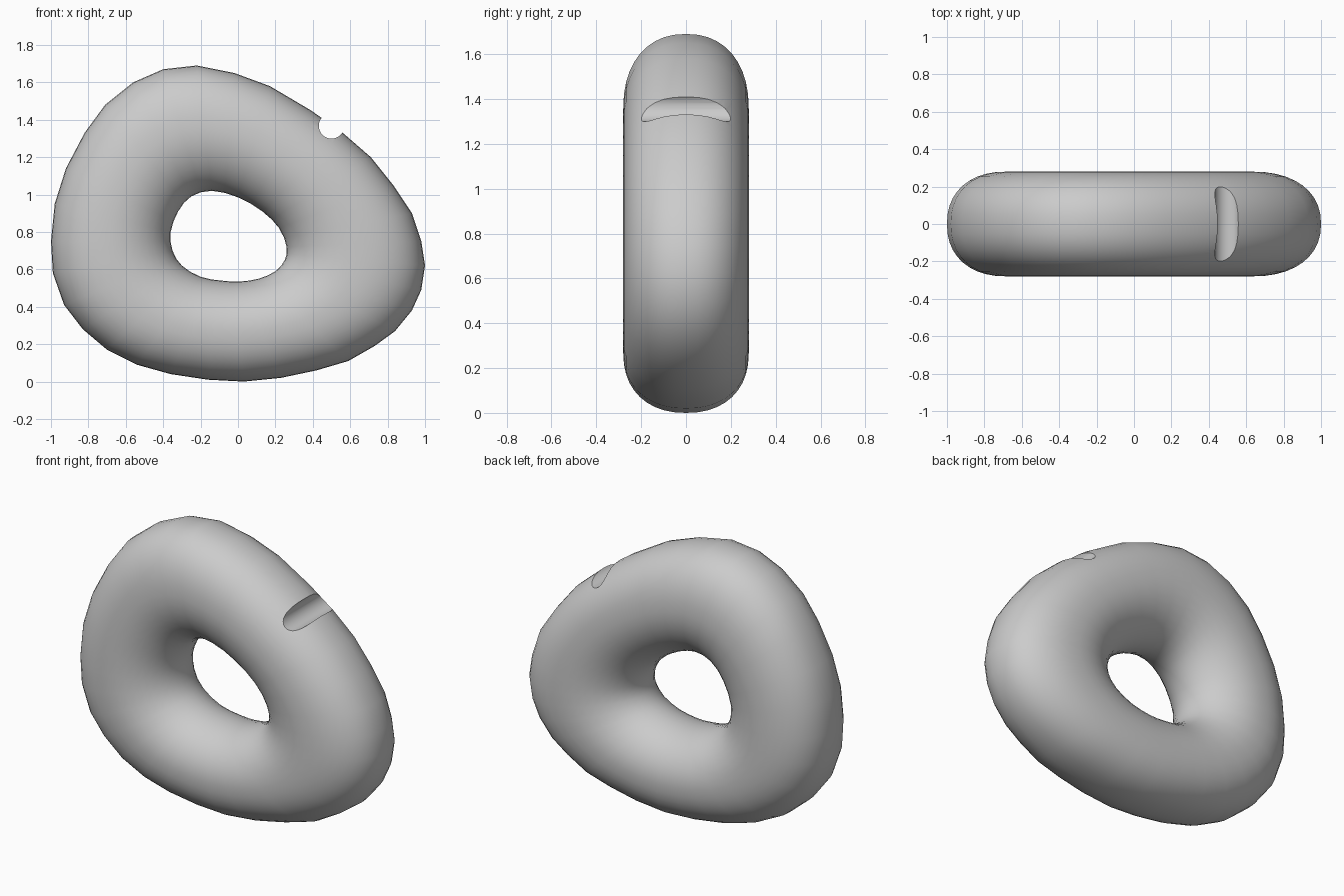
import bpy, bmesh, math

if "Cube" in bpy.data.objects:
    bpy.data.objects.remove(bpy.data.objects["Cube"])

# Outer outline and hole outline in the front plane (x, z), both starting at the top
OUTER = [(-.22, 1.69), (-.40, 1.67), (-.56, 1.60), (-.71, 1.48), (-.82, 1.33), (-.92, 1.14),
         (-.98, .95), (-1.0, .75), (-.99, .58), (-.93, .41), (-.83, .28), (-.70, .17),
         (-.54, .09), (-.36, .04), (-.16, .01), (.03, .00), (.23, .02), (.42, .06),
         (.59, .11), (.73, .19), (.84, .27), (.93, .38), (.98, .49), (1.0, .62),
         (.98, .75), (.93, .90), (.83, 1.05), (.71, 1.20), (.56, 1.33), (.39, 1.45),
         (.17, 1.58), (-.02, 1.65)]
HOLE = [(-.14, 1.02), (-.25, .99), (-.32, .91), (-.36, .80), (-.35, .70), (-.30, .62),
        (-.20, .56), (-.09, .54), (.01, .535), (.11, .55), (.20, .59), (.25, .65),
        (.26, .72), (.22, .82), (.13, .91), (0, .985)]
HALF_DEPTH = 0.28
SECTION = 40


def densify(pts):
    """Double the points of a closed loop with smooth midpoints."""
    out, n = [], len(pts)
    for i in range(n):
        a, b, c, d = (pts[(i + k) % n] for k in (-1, 0, 1, 2))
        out.append(b)
        out.append(tuple((9 * (b[k] + c[k]) - a[k] - d[k]) / 16 for k in (0, 1)))
    return out


def section_point(j):
    """Ring cross-section: fraction from hole to rim, and depth."""
    a = 2 * math.pi * j / SECTION
    c, s = math.cos(a), math.sin(a)
    e = 2 / 2.25 if c > 0 else 1.0        # rim a little flatter than the hole side
    t = .5 + .5 * math.copysign(abs(c) ** e, c)
    return t, HALF_DEPTH * math.copysign(abs(s) ** e, s)


# Ring body lofted between the two outlines
bm = bmesh.new()
rings = []
for (ox, oz), (ix, iz) in zip(OUTER, densify(HOLE)):
    ring = []
    for j in range(SECTION):
        t, y = section_point(j)
        ring.append(bm.verts.new((ix + (ox - ix) * t, y, iz + (oz - iz) * t)))
    rings.append(ring)
for i, ring in enumerate(rings):
    nxt = rings[(i + 1) % len(rings)]
    for j in range(SECTION):
        k = (j + 1) % SECTION
        bm.faces.new((ring[j], nxt[j], nxt[k], ring[k]))
bmesh.ops.recalc_face_normals(bm, faces=bm.faces)
mesh = bpy.data.meshes.new("ring_body")
bm.to_mesh(mesh)
bm.free()
body = bpy.data.objects.new("ring_body", mesh)
bpy.context.collection.objects.link(body)

# Round groove across the upper right rim
bpy.ops.mesh.primitive_cylinder_add(vertices=32, radius=.068, depth=1,
                                    location=(.5, 0, 1.367), rotation=(math.pi / 2, 0, 0))
cutter = bpy.context.object
cutter.name = "groove_cutter"

bpy.ops.object.select_all(action='DESELECT')
body.select_set(True)
bpy.context.view_layer.objects.active = body
mod = body.modifiers.new("groove", 'BOOLEAN')
mod.operation = 'DIFFERENCE'
mod.solver = 'EXACT'
mod.object = cutter
bpy.ops.object.modifier_apply(modifier=mod.name)
bpy.data.objects.remove(cutter, do_unlink=True)
bpy.ops.object.shade_smooth_by_angle(angle=math.radians(35))
